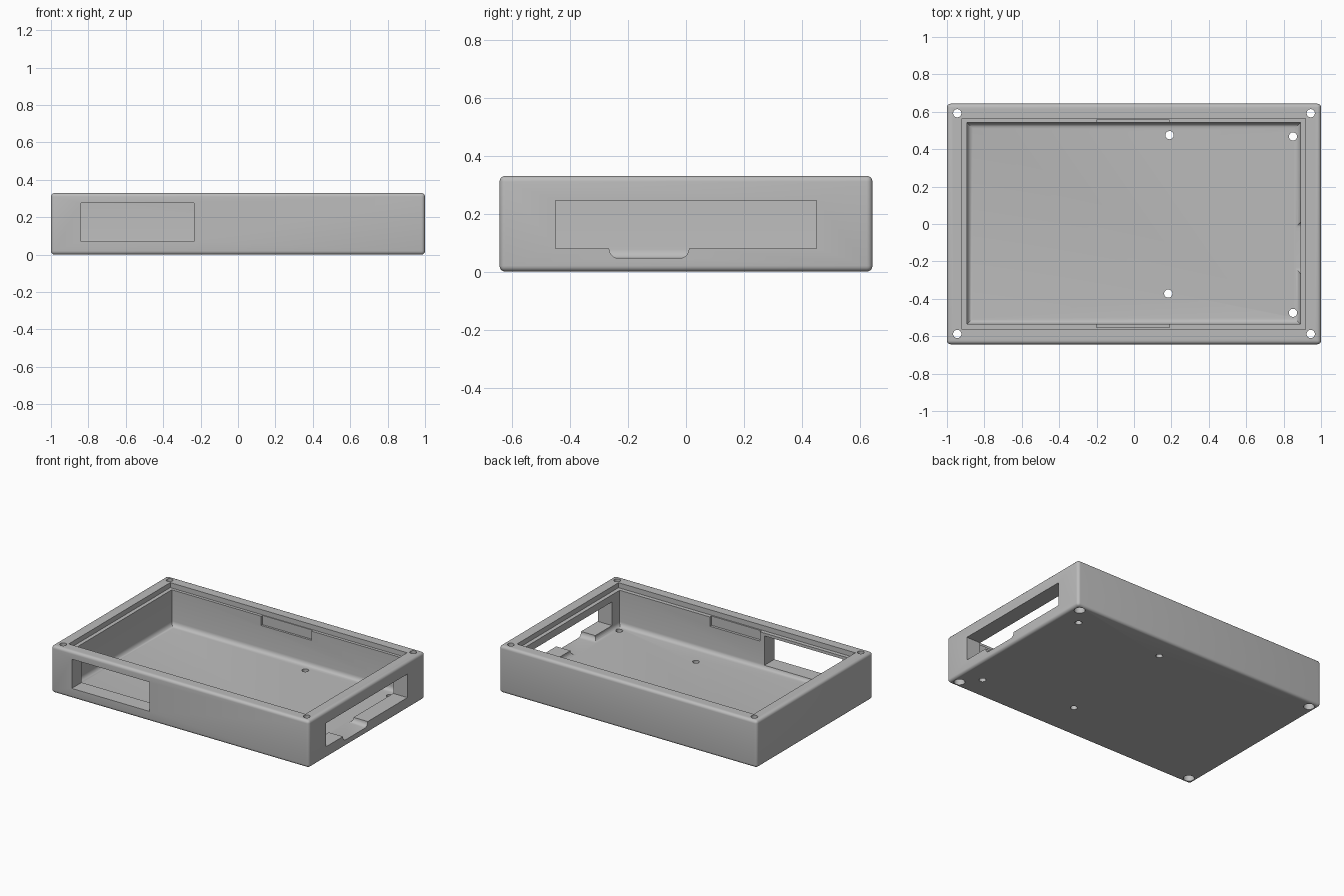
import bpy, bmesh
from mathutils import Matrix, Vector

if "Cube" in bpy.data.objects:
    bpy.data.objects.remove(bpy.data.objects["Cube"])

grey = bpy.data.materials.new("plain_grey")
grey.use_nodes = True
grey.diffuse_color = (0.5, 0.5, 0.5, 1)
grey.node_tree.nodes["Principled BSDF"].inputs["Base Color"].default_value = grey.diffuse_color


def finish(name, bm):
    mesh = bpy.data.meshes.new(name)
    bm.to_mesh(mesh)
    bm.free()
    mesh.materials.append(grey)
    obj = bpy.data.objects.new(name, mesh)
    bpy.context.collection.objects.link(obj)
    return obj


def box(name, low, high, radius=0, pick=lambda edge: True):
    """Box between two corners, with the picked edges rounded."""
    low, high = Vector(low), Vector(high)
    bm = bmesh.new()
    bmesh.ops.create_cube(bm, size=1)
    scale = Matrix.Diagonal(high - low)
    for v in bm.verts:
        v.co = (low + high) / 2 + scale @ v.co
    if radius:
        bmesh.ops.bevel(bm, geom=[e for e in bm.edges if pick(e)], offset=radius,
                        segments=5, profile=0.5, affect='EDGES')
    return finish(name, bm)


def peg(name, x, y, low, high, radius):
    """Upright cylinder."""
    bm = bmesh.new()
    bmesh.ops.create_cone(bm, cap_ends=True, segments=32, radius1=radius, radius2=radius,
                          depth=high - low, matrix=Matrix.Translation((x, y, (low + high) / 2)))
    return finish(name, bm)


def cut(body, cutter):
    cutter.hide_render = True
    mod = body.modifiers.new("cut", 'BOOLEAN')
    mod.operation = 'DIFFERENCE'
    mod.solver = 'EXACT'
    mod.object = cutter
    bpy.context.view_layer.objects.active = body
    bpy.ops.object.modifier_apply(modifier=mod.name)
    bpy.data.objects.remove(cutter)


TOP, FLOOR, LEDGE = 0.33, 0.045, 0.295

# Rounded outer block
tray = box("enclosure_tray", (-1, -0.643, 0), (1, 0.643, TOP), 0.02)

# Main cavity with a fillet around the floor
cut(tray, box("cavity", (-0.893, -0.535, FLOOR), (0.89, 0.542, 0.5), 0.032,
              lambda e: all(v.co.z < 0.1 for v in e.verts)))

# Stepped recess for the lid
cut(tray, box("lid_recess", (-0.92, -0.563, LEDGE), (0.918, 0.563, 0.5)))

# Clip slots in the front and back walls
cut(tray, box("front_clip_slot", (-0.2, -0.553, 0.23), (0.19, -0.4, 0.4)))
cut(tray, box("back_clip_slot", (-0.2, 0.4, 0.23), (0.19, 0.557, 0.4)))

# Window in the front wall
cut(tray, box("front_window", (-0.84, -0.8, 0.07), (-0.235, -0.45, 0.275)))

# Window in the left wall, with a rounded dip in its sill
cut(tray, box("side_window", (0.8, -0.45, 0.08), (1.2, 0.45, 0.245)))
cut(tray, box("sill_dip", (0.84, -0.265, FLOOR + 0.001), (1.2, 0.01, 0.15), 0.032,
              lambda e: all(v.co.z < 0.1 for v in e.verts)
              and abs(e.verts[0].co.x - e.verts[1].co.x) > 0.1))

# Corner screw holes with wider head pockets underneath
for x in (-0.945, 0.945):
    for y in (-0.588, 0.592):
        cut(tray, peg("screw_hole", x, y, -0.1, 0.5, 0.022))
        cut(tray, peg("head_pocket", x, y, -0.1, 0.08, 0.035))

# Board mounting holes through the floor
for x, y in ((0.19, 0.475), (0.85, 0.468), (0.183, -0.372), (0.85, -0.475)):
    cut(tray, peg("mount_hole", x, y, -0.1, 0.15, 0.022))

# Smooth the fillets, keep the edges sharp
bpy.ops.object.select_all(action='DESELECT')
tray.select_set(True)
bpy.context.view_layer.objects.active = tray
bpy.ops.object.shade_smooth_by_angle(angle=0.52)
